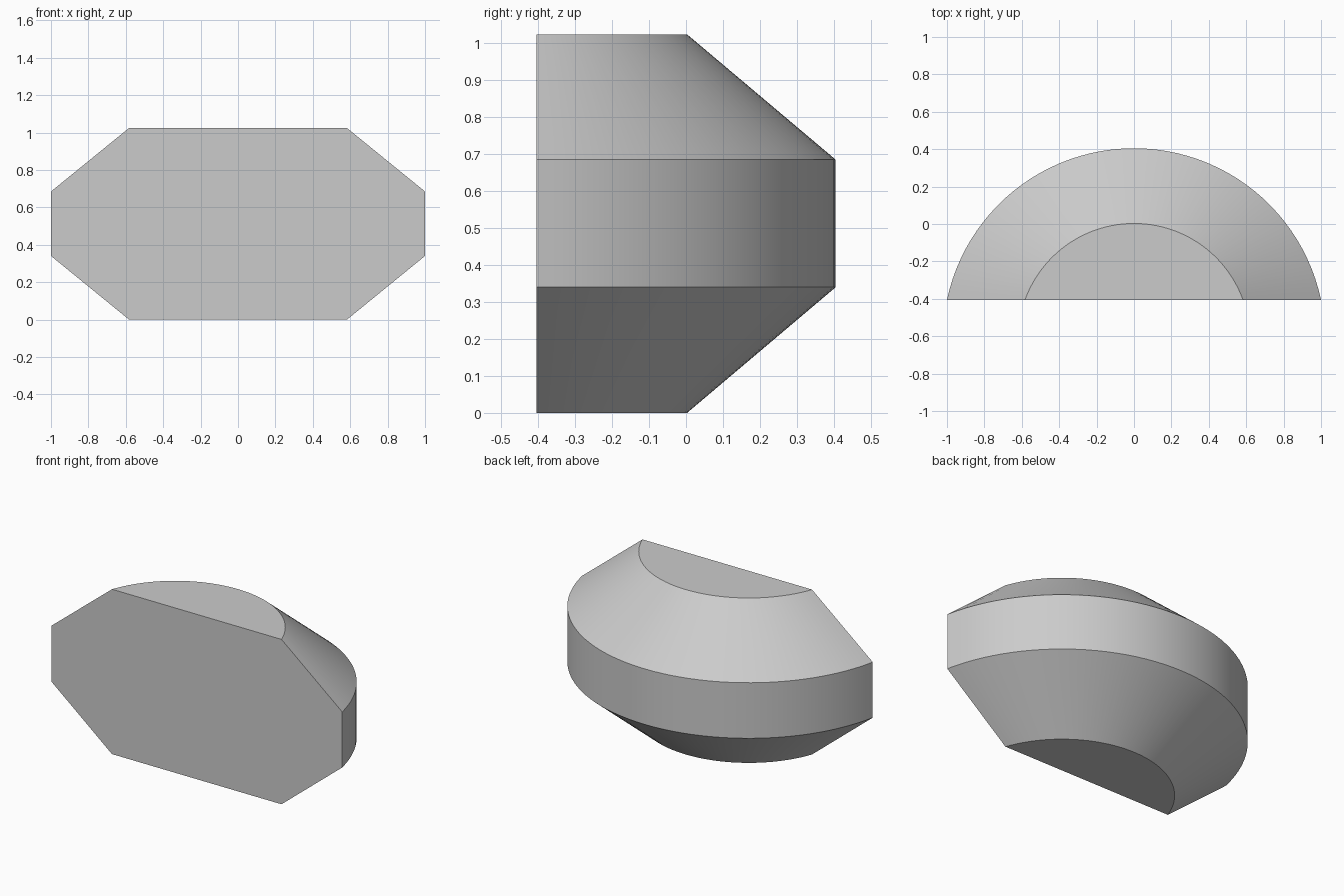
import bpy
import bmesh
from math import sin, cos, atan2, sqrt, radians

cube = bpy.data.objects.get("Cube")
if cube:
    bpy.data.objects.remove(cube)

FRONT_Y = -0.405     # flat front plane
CENTRE_Y = -0.617    # shared centre of all arcs
SEGMENTS = 48


def arc(bm, radius, z):
    """Arc from one end of the front plane, round the back, to the other."""
    drop = FRONT_Y - CENTRE_Y
    half = atan2(sqrt(radius ** 2 - drop ** 2), drop)
    angles = [half * (2 * i / SEGMENTS - 1) for i in range(SEGMENTS + 1)]
    return [bm.verts.new((radius * sin(a), CENTRE_Y + radius * cos(a), z))
            for a in angles]


# Colour
grey = bpy.data.materials.new("light grey")
grey.use_nodes = True
colour = (0.6, 0.6, 0.6, 1)
grey.diffuse_color = colour
grey.node_tree.nodes["Principled BSDF"].inputs["Base Color"].default_value = colour

# Bevelled half-round body, lofted through four arcs
bm = bmesh.new()
profile = [(0.62, 0), (1.022, 0.34), (1.022, 0.685), (0.62, 1.024)]
rings = [arc(bm, r, z) for r, z in profile]
for low, high in zip(rings, rings[1:]):
    for i in range(SEGMENTS):
        bm.faces.new((low[i], low[i + 1], high[i + 1], high[i]))

# Flat bottom, top and front
bm.faces.new(rings[0])
bm.faces.new(rings[-1])
bm.faces.new([r[0] for r in rings] + [r[-1] for r in reversed(rings)])
bmesh.ops.recalc_face_normals(bm, faces=bm.faces)

mesh = bpy.data.meshes.new("half_round_body")
bm.to_mesh(mesh)
bm.free()
mesh.materials.append(grey)
body = bpy.data.objects.new("half_round_body", mesh)
bpy.context.collection.objects.link(body)

# Smooth round the curve, sharp at the rims
bpy.ops.object.select_all(action="DESELECT")
body.select_set(True)
bpy.context.view_layer.objects.active = body
bpy.ops.object.shade_smooth_by_angle(angle=radians(25))
